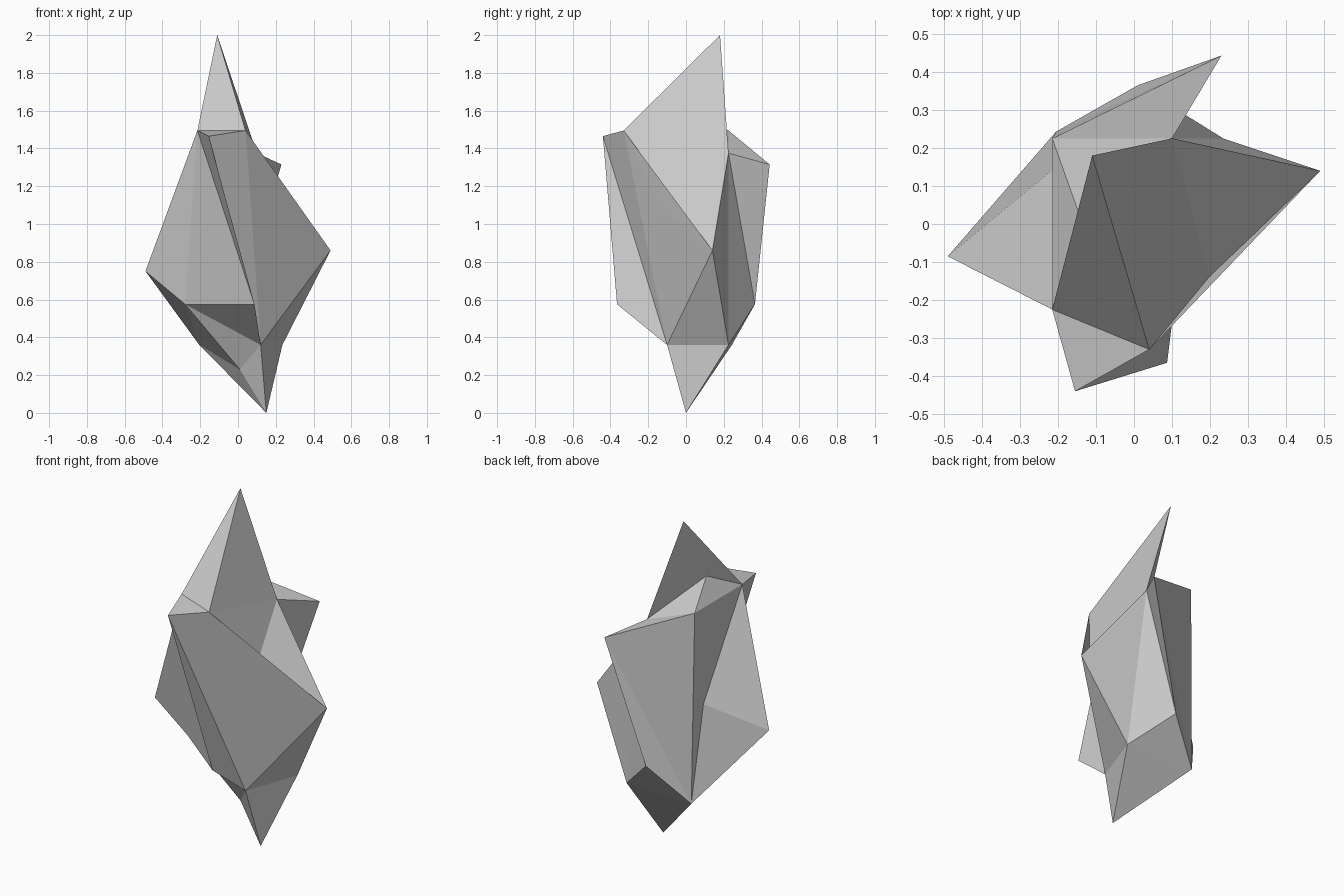
import bpy, bmesh

if "Cube" in bpy.data.objects:
    bpy.data.objects.remove(bpy.data.objects["Cube"])

# Corner points of the irregular faceted crystal
points = {
    # upper spire and shoulders
    'A': (-.11, .18, 2), 'B': (-.215, -.225, 1.495), 'C': (.04, -.33, 1.495),
    'D': (-.155, -.44, 1.465), 'E': (-.215, .225, 1.495), 'F': (.1, .225, 1.375),
    'G': (.23, .443, 1.315), 'X': (-.135, 0, 1.61),
    # widest belt
    'H': (.49, .14, .86), 'I': (.2, -.14, 1.085), 'J': (-.49, -.085, .75),
    'Y': (-.215, .142, .92),
    # tapering lower part
    'K': (.087, -.365, .575), 'L': (-.28, -.075, .575), 'M': (.01, .365, .575),
    'N': (.12, -.1, .36), 'P': (.235, .225, .36), 'Q': (-.205, .243, .36),
    'S': (.01, .01, .23), 'R': (.15, 0, 0),
}

# Facets, grouped by part
facets = (
    "ABC AXB AFX ACF "                           # spire
    "BDC BXE XFE EFG "                           # shoulders
    "CIF IHF CDN CNH CHI DKN BDK "               # front and right
    "BKL BLJ JYQ JBY BEY EQY "                   # left
    "EGQ GMQ FMG FPM HPF HNP "                   # back
    "KLN NSL LSQ LQJ NRP PRQ MPQ QRS SRN"        # underside
).split()

bm = bmesh.new()
verts = {name: bm.verts.new(co) for name, co in points.items()}
for f in facets:
    bm.faces.new([verts[c] for c in f])
bmesh.ops.recalc_face_normals(bm, faces=bm.faces[:])

mesh = bpy.data.meshes.new("crystal_shard")
bm.to_mesh(mesh)
bm.free()
bpy.context.collection.objects.link(bpy.data.objects.new("crystal_shard", mesh))
